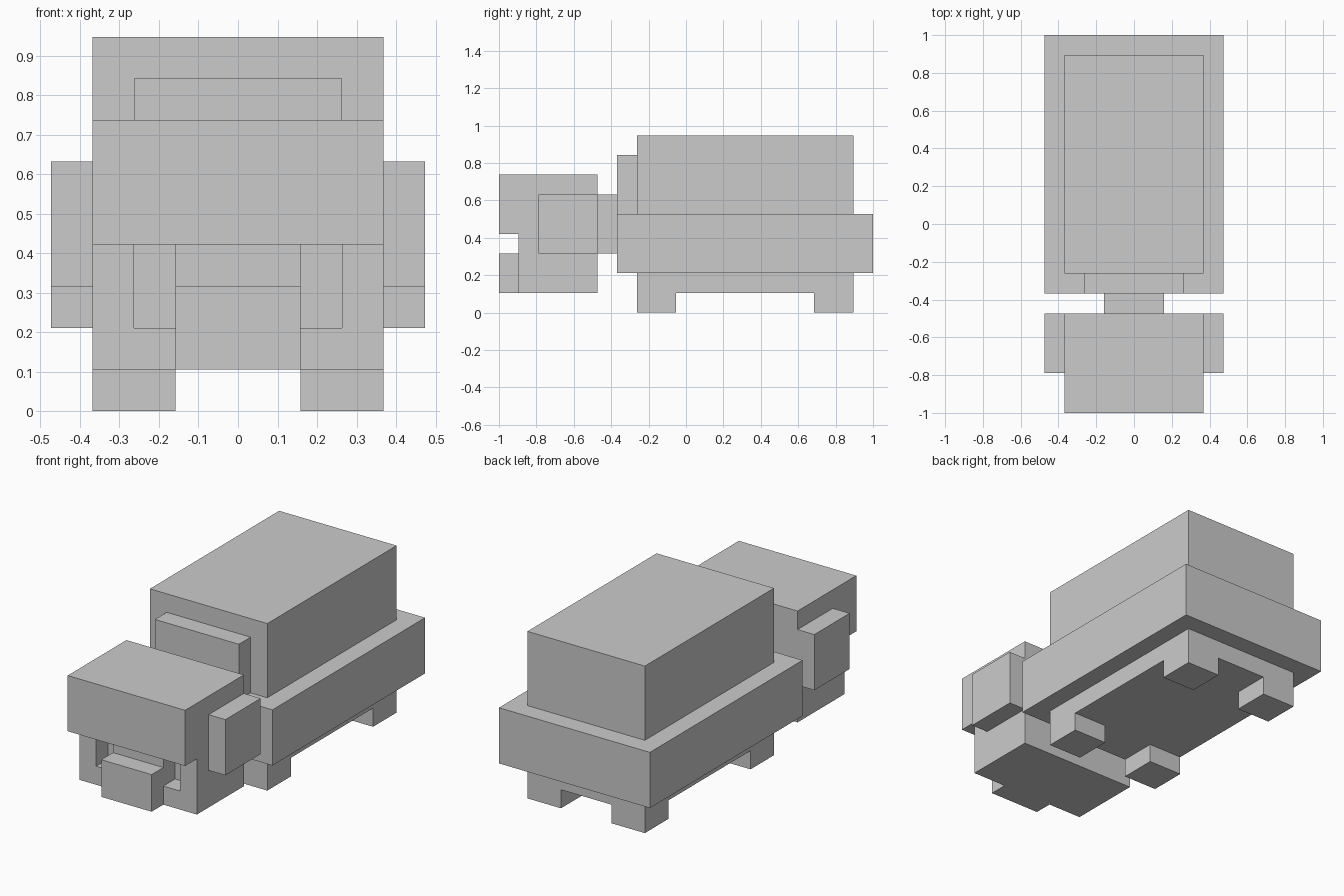
import bpy
import bmesh

if "Cube" in bpy.data.objects:
    bpy.data.objects.remove(bpy.data.objects["Cube"])

U = 2 / 19  # one block unit


def box(name, x, y, z, mirror=False):
    """Box from (min, max) ranges in block units, optionally mirrored across x."""
    bm = bmesh.new()
    for s in ((1, -1) if mirror else (1,)):
        verts = bmesh.ops.create_cube(bm, size=1)["verts"]
        for v in verts:
            v.co = [(r[0] + r[1]) / 2 * k * U + c * (r[1] - r[0]) * U
                    for r, k, c in zip((x, y, z), (s, 1, 1), v.co)]
    mesh = bpy.data.meshes.new(name)
    bm.to_mesh(mesh)
    bm.free()
    obj = bpy.data.objects.new(name, mesh)
    bpy.context.collection.objects.link(obj)
    return obj


def cut(target, cutter):
    """Subtract the cutter and remove it."""
    mod = target.modifiers.new("cut", 'BOOLEAN')
    mod.operation = 'DIFFERENCE'
    mod.solver = 'EXACT'
    mod.object = cutter
    cutter.hide_render = True
    bpy.context.view_layer.objects.active = target
    bpy.ops.object.modifier_apply(modifier=mod.name)
    bpy.data.objects.remove(cutter)


# Body: belly, wide shell rim, tall shell top and front plate
box("belly", (-3.5, 3.5), (-2.5, 8.5), (1, 2))
box("shell_rim", (-4.5, 4.5), (-3.5, 9.5), (2, 5))
box("shell_top", (-3.5, 3.5), (-2.5, 8.5), (5, 9))
box("shell_front_plate", (-2.5, 2.5), (-3.5, -2.5), (5, 8))

# Legs
box("front_legs", (1.5, 3.5), (-2.5, -0.5), (0, 1), mirror=True)
box("back_legs", (1.5, 3.5), (6.5, 8.5), (0, 1), mirror=True)

# Neck and head, with overhanging brow and two recessed eye slots
box("neck", (-1.5, 1.5), (-4.5, -3.5), (3, 6))
head = box("head", (-3.5, 3.5), (-9.5, -4.5), (1, 7))
cut(head, box("brow_cutter", (-4, 4), (-10, -8.5), (0, 4)))
cut(head, box("slot_cutter", (1.5, 2.5), (-9, -7.5), (2, 4), mirror=True))

# Snout and ears
box("snout", (-1.5, 1.5), (-9.5, -8.5), (1, 3))
box("ears", (3.5, 4.5), (-7.5, -4.5), (3, 6), mirror=True)
